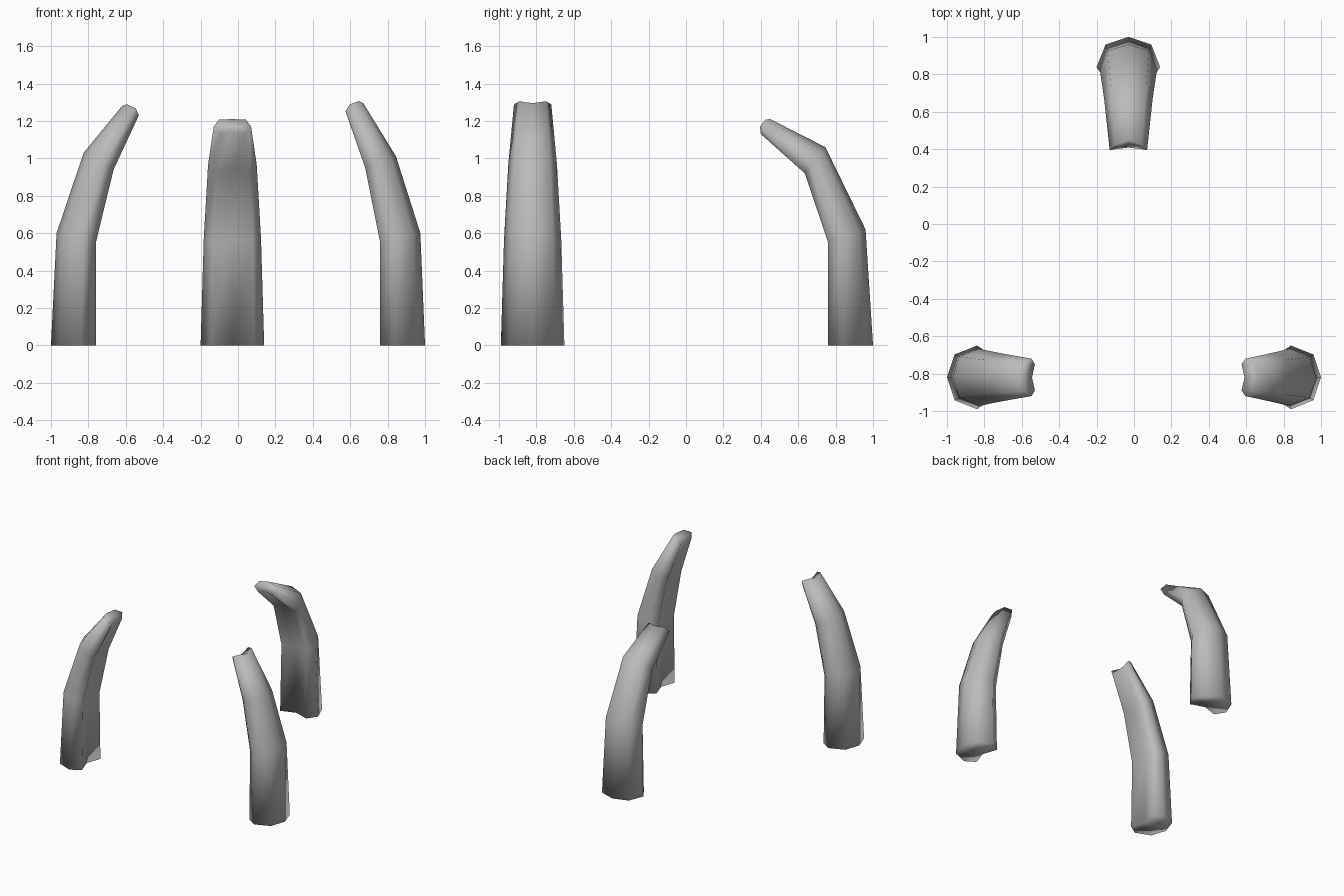
import bpy
import bmesh
from mathutils import Vector

cube = bpy.data.objects.get("Cube")
if cube:
    bpy.data.objects.remove(cube)

stone = bpy.data.materials.new("grey stone")
stone.use_nodes = True
grey = (0.5, 0.5, 0.5, 1)
stone.diffuse_color = grey
stone.node_tree.nodes["Principled BSDF"].inputs["Base Color"].default_value = grey

# Cross-section: (inner-to-outer fraction, share of half width, tip push)
SECTION = [(1, 0, 0), (0.83, 0.72, 0.02), (0.33, 1, 0.025), (0, 0.7, 0),
           (0.17, 0, 0), (0, -0.7, 0), (0.33, -1, 0.025), (0.83, -0.72, 0.02)]
WIDTHS = [0.17, 0.153, 0.13, 0.1]


def claw(name, outward, centre, inner, outer):
    """Loft the grooved section along paired inner and outer edge points."""
    out = Vector(outward)
    up = Vector((0, 0, 1))
    side = up.cross(out)
    bm = bmesh.new()
    rings = []
    for i, (a, b, w) in enumerate(zip(inner, outer, WIDTHS)):
        a, b = Vector(a), Vector(b)
        across = (b - a).normalized()
        along = Vector((-across.y, across.x))
        ring = []
        for t, s, push in SECTION:
            p = a.lerp(b, t)
            if i == len(inner) - 1:
                p += along * push
            ring.append(bm.verts.new(Vector(centre) + out * p.x + up * p.y + side * (s * w)))
        rings.append(ring)
    n = len(SECTION)
    for low, high in zip(rings, rings[1:]):
        for k in range(n):
            j = (k + 1) % n
            bm.faces.new((low[k], low[j], high[j], high[k]))
    # End caps, split along the groove
    for ring in (rings[0], rings[-1]):
        bm.faces.new(ring[:5])
        bm.faces.new(ring[4:] + ring[:1])
    bmesh.ops.recalc_face_normals(bm, faces=bm.faces)
    for f in bm.faces:
        f.smooth = True
    mesh = bpy.data.meshes.new(name)
    bm.to_mesh(mesh)
    bm.free()
    mesh.materials.append(stone)
    obj = bpy.data.objects.new(name, mesh)
    bpy.context.collection.objects.link(obj)


# Three claws bending towards the middle
claw("right_claw", (-1, 0, 0), (0, -0.82, 0),
     [(0.76, 0), (0.76, 0.55), (0.665, 0.94), (0.53, 1.23)],
     [(1, 0), (0.97, 0.6), (0.825, 1.03), (0.62, 1.28)])
claw("left_claw", (1, 0, 0), (0, -0.82, 0),
     [(0.76, 0), (0.76, 0.55), (0.68, 0.95), (0.575, 1.25)],
     [(1, 0), (0.975, 0.6), (0.845, 1.01), (0.67, 1.295)])
claw("back_claw", (0, 1, 0), (-0.03, 0, 0),
     [(0.76, 0), (0.76, 0.55), (0.635, 0.92), (0.4, 1.13)],
     [(1, 0), (0.96, 0.62), (0.745, 1.06), (0.45, 1.21)])
